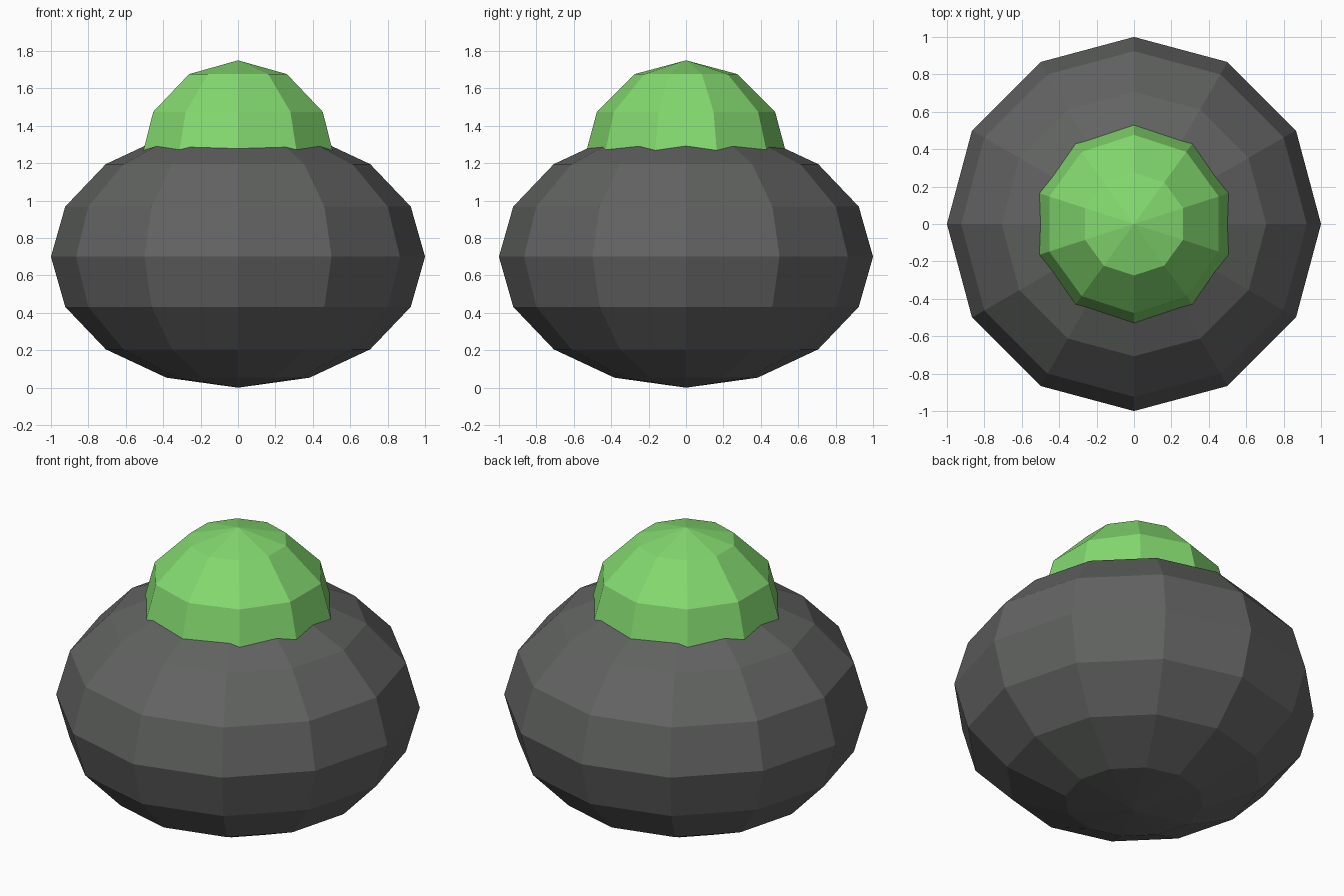
import bpy

if "Cube" in bpy.data.objects:
    bpy.data.objects.remove(bpy.data.objects["Cube"])


def material(name, rgb):
    mat = bpy.data.materials.new(name)
    mat.diffuse_color = (*rgb, 1.0)
    mat.use_nodes = True
    mat.node_tree.nodes["Principled BSDF"].inputs["Base Color"].default_value = mat.diffuse_color
    return mat


def faceted_ball(name, segments, rings, radius, z, squash, mat):
    bpy.ops.mesh.primitive_uv_sphere_add(
        segments=segments, ring_count=rings, radius=radius, location=(0, 0, z))
    ball = bpy.context.object
    ball.name = name
    ball.scale.z = squash
    bpy.ops.object.transform_apply(location=False, rotation=False, scale=True)
    bpy.ops.object.shade_flat()
    ball.data.materials.append(mat)
    return ball


dark_grey = material("dark_grey", (0.12, 0.125, 0.12))
leaf_green = material("leaf_green", (0.23, 0.70, 0.16))

# Squashed round body
faceted_ball("body", 12, 8, 1.0, 0.7, 0.7, dark_grey)

# Green dome sunk into the top of the body
faceted_ball("dome", 10, 6, 0.55, 1.2, 1.0, leaf_green)
